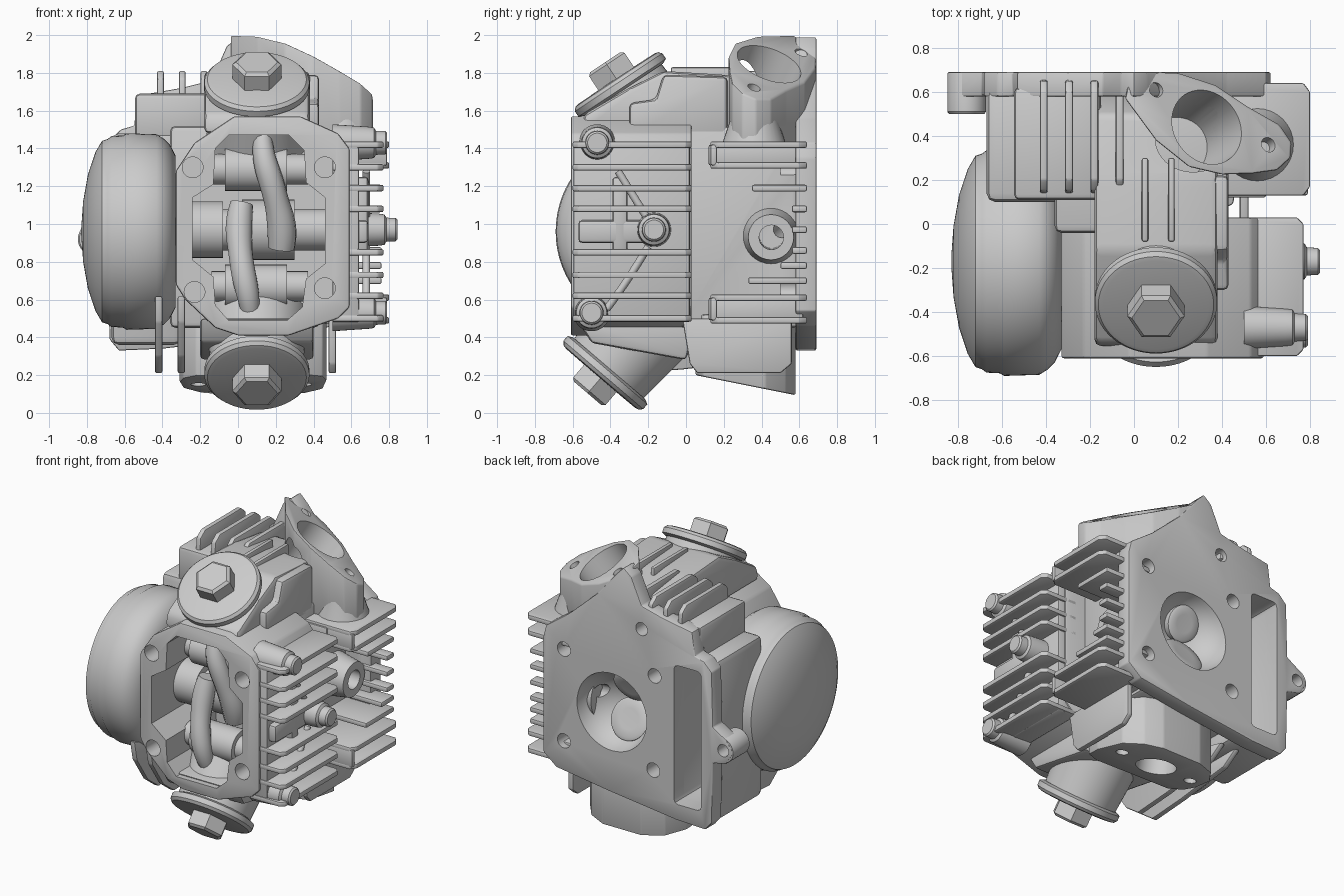
import bpy, bmesh, math
from mathutils import Vector

if "Cube" in bpy.data.objects:
    bpy.data.objects.remove(bpy.data.objects["Cube"])

def finish(bm, name):
    bmesh.ops.recalc_face_normals(bm, faces=bm.faces[:])
    me = bpy.data.meshes.new(name)
    bm.to_mesh(me)
    bm.free()
    ob = bpy.data.objects.new(name, me)
    bpy.context.collection.objects.link(ob)
    return ob

def prism(name, pts, axis, a, b, bev=0.0, top=None):
    # extrude a 2D outline along an axis: x -> (y,z), y -> (x,z), z -> (x,y)
    put = {'x': lambda p, d: (d, p[0], p[1]), 'y': lambda p, d: (p[0], d, p[1]),
           'z': lambda p, d: (p[0], p[1], d)}[axis]
    bm = bmesh.new()
    lo = [bm.verts.new(put(p, a)) for p in pts]
    hi = [bm.verts.new(put(p, top(*p) if top else b)) for p in pts]
    bm.faces.new(lo)
    bm.faces.new(hi)
    for i in range(len(pts)):
        j = (i + 1) % len(pts)
        bm.faces.new((lo[i], lo[j], hi[j], hi[i]))
    if bev:
        bmesh.ops.recalc_face_normals(bm, faces=bm.faces[:])
        bmesh.ops.bevel(bm, geom=bm.edges[:], offset=bev, segments=2, profile=0.5,
                        affect='EDGES', clamp_overlap=True)
    return finish(bm, name)

def box(name, x0, x1, y0, y1, z0, z1, bev=0.01):
    return prism(name, [(x0, y0), (x1, y0), (x1, y1), (x0, y1)], 'z', z0, z1, bev)

def lathe(name, origin, direction, prof, n=48):
    # prof: (radius, distance along direction), closed by end caps
    bm = bmesh.new()
    q = Vector(direction).normalized().to_track_quat('Z', 'Y')
    rings = []
    for r, h in prof:
        rings.append([bm.verts.new(Vector(origin) + q @ Vector((
            r * math.cos(2 * math.pi * i / n), r * math.sin(2 * math.pi * i / n), h)))
            for i in range(n)])
    for r0, r1 in zip(rings, rings[1:]):
        for i in range(n):
            j = (i + 1) % n
            bm.faces.new((r0[i], r0[j], r1[j], r1[i]))
    bm.faces.new(rings[0])
    bm.faces.new(rings[-1])
    return finish(bm, name)

def cyl(name, p0, p1, r, r1=None, n=32):
    d = Vector(p1) - Vector(p0)
    return lathe(name, p0, d, [(r, 0), (r if r1 is None else r1, d.length)], n)

def cut(cutter, *targets):
    for t in targets:
        m = t.modifiers.new('cut', 'BOOLEAN')
        m.operation = 'DIFFERENCE'
        m.solver = 'EXACT'
        m.object = cutter
        bpy.context.view_layer.objects.active = t
        bpy.ops.object.modifier_apply(modifier=m.name)
    bpy.data.objects.remove(cutter)

def arm(name, pts):
    # rounded bar along a smooth path of (x, y, z, radius)
    cu = bpy.data.curves.new(name, 'CURVE')
    cu.dimensions = '3D'
    cu.bevel_depth = 1.0
    cu.bevel_resolution = 4
    cu.use_fill_caps = True
    sp = cu.splines.new('NURBS')
    sp.points.add(len(pts) - 1)
    sp.use_endpoint_u = True
    for p, (x, y, z, r) in zip(sp.points, pts):
        p.co = (x, y, z, 1)
        p.radius = r
    ob = bpy.data.objects.new(name, cu)
    bpy.context.collection.objects.link(ob)
    bpy.ops.object.select_all(action='DESELECT')
    ob.select_set(True)
    bpy.context.view_layer.objects.active = ob
    bpy.ops.object.convert(target='MESH')

# gasket plate at the back, with lug and intake peak
plate = prism('gasket_plate', [(-.68, 1.44), (-.62, 1.5), (-.55, 1.52), (-.53, 1.68), (-.3, 1.72), (-.14, 1.76),
    (-.06, 1.94), (0, 1.99), (.06, 1.93), (.2, 1.76), (.42, 1.56), (.6, 1.43), (.62, 1.35), (.62, .54), (.52, .46),
    (.1, .4), (-.4, .34), (-.63, .33), (-.68, .39), (-.69, .81), (-.79, .83), (-.85, .92), (-.79, 1.0),
    (-.69, 1.06)], 'y', .58, .69, .008)
lug = lathe('plate_lug', (-.76, .5, .92), (0, 1, 0), [(.08, 0), (.088, .01), (.088, .18), (.085, .187)], 32)
# core, chain tunnel and rocker housing
core = box('head_core', -.36, .43, -.04, .6, .45, 1.52, .03)
tunnel = box('chain_tunnel', -.67, -.3, .1, .62, .36, 1.48, .04)
housing = prism('rocker_housing', [(-.33, 1.28), (-.23, 1.43), (-.02, 1.57), (.33, 1.57), (.53, 1.48), (.59, 1.4),
    (.59, .56), (.53, .5), (.27, .41), (0, .41), (-.12, .45), (-.28, .6), (-.33, .68)], 'y', -.61, .03, .012)
cut(prism('cavity_cutter', [(-.12, 1.4), (-.05, 1.47), (.27, 1.47), (.35, 1.39), (.36, 1.22), (.46, 1.14),
    (.46, .79), (.36, .71), (.34, .56), (.26, .49), (-.05, .49), (-.12, .57), (-.13, .72), (-.24, .81),
    (-.24, 1.14), (-.13, 1.21)], 'y', -.7, -.06), housing)
for x, z in ((-.24, 1.3), (.46, 1.3), (.46, .66), (-.23, .64)):
    cut(cyl('stud_cutter', (x, -.7, z), (x, -.45, z), .055, n=24), housing)
    cut(cyl('stud_cutter', (x, .5, z), (x, .75, z), .05, n=24), plate, core)
cut(cyl('dowel_cutter', (-.14, .4, 1.6), (-.14, .75, 1.6), .045, n=24), plate)
cut(cyl('lug_cutter', (-.77, .4, .92), (-.77, .75, .92), .042, n=24), plate, lug)

# round side cover, hollow behind the chain slot
cover = lathe('side_cover', (0, -.17, .96), (-1, 0, 0), [(.4, .33), (.46, .36), (.49, .39), (.515, .43), (.52, .59),
    (.508, .61), (.505, .67), (.49, .69), (.48, .72), (.42, .755), (.3, .795), (.16, .82), (.02, .83)], 96)
cut(cyl('hollow_cutter', (-.6, -.17, .96), (-.39, -.17, .96), .44, n=64), cover)
cut(box('slot_cutter', -.6, -.39, .14, .8, .45, 1.42, .03), plate, tunnel, cover)

# combustion chamber with valves
prof = [(.272 * math.cos(math.radians(a)), .272 * math.sin(math.radians(a))) for a in range(0, 90, 8)]
cut(lathe('chamber_cutter', (.09, .73, .96), (0, -1, 0), [(.272, -.1)] + prof), plate, core)
cut(cyl('plug_cutter', (.24, .55, 1.01), (.7, .45, .92), .045, n=24), core)
for nm, z, s, r in (('exhaust_valve', .86, 1, .14), ('intake_valve', 1.1, -1, .12)):
    lathe(nm, (.05, .53, z), (0, .85, .4 * s), [(r, -.03), (r, .02), (r * .85, .03), (r * .5, .028)], 40)

# upper body with raised side panel and roof ribs
upper = prism('upper_body', [(-.56, 1.48), (-.54, 1.58), (-.3, 1.72), (-.12, 1.81), (.2, 1.79), (.5, 1.75),
                             (.6, 1.48)], 'x', -.18, .38, .03)
panel = prism('side_panel', [(-.3, 1.45), (-.3, 1.64), (-.16, 1.66), (-.12, 1.79), (.22, 1.78), (.22, 1.45)],
              'x', .2, .43, .025)
for x in (.05, .17):
    box('roof_rib', x - .015, x + .015, -.08, .3, 1.7, 1.83)
# left finned box
box('fin_box', -.545, -.15, .11, .62, 1.45, 1.69, .025)
for x in (-.41, -.295, -.18, -.065):
    prism('top_fin', [(.13, 1.6), (.15, 1.77), (.2, 1.81), (.6, 1.81), (.65, 1.77), (.66, 1.6)], 'x',
          x - .018, x + .018, .01)

# intake port: outline extruded up to a tilted flange plane
def tilt(x, y):
    return 1.82 - .55 * (x - .35) - .38 * (y - .48)
intake = prism('intake_port', [(-.04, .57), (-.02, .66), (.05, .69), (.2, .685), (.37, .63), (.52, .53), (.66, .45),
    (.715, .37), (.71, .3), (.65, .245), (.54, .23), (.4, .225), (.25, .26), (.1, .38)], 'z', 1.42, 0, .01, tilt)
nrm = Vector((.55, .38, 1)).normalized()
c = Vector((.33, .44, tilt(.33, .44)))
cut(cyl('port_cutter', c - nrm * .45, c + nrm * .2, .15, .19, 48), intake, upper, panel)
for x, y in ((.1, .61), (.61, .36)):
    p = Vector((x, y, tilt(x, y)))
    cut(cyl('bolt_cutter', p - nrm * .12, p + nrm * .1, .035, n=20), intake)
lathe('intake_ear_column', (.56, .36, 1.42), (0, 0, 1), [(.17, 0), (.13, .12), (.1, .24)], 32)

# lower body and exhaust port with a slightly tilted flange face
prism('lower_body', [(-.58, .5), (-.5, .37), (0, .28), (.06, .5)], 'x', -.2, .4, .02)
exhaust = prism('exhaust_port', [(-.31, .24), (-.29, .14), (-.22, .07), (.36, .05), (.45, .09), (.47, .2),
    (.45, .42), (.36, .53), (.24, .58), (-.06, .58), (-.2, .52), (-.29, .4)], 'z', .52, 0, .01,
    lambda x, y: .2 - .2 * (y - .05))
en = Vector((0, -.2, -.98))
for x, r, d in ((.07, .13, .3), (-.21, .04, .12), (.35, .04, .12)):
    p = Vector((x, .3, .15))
    cut(cyl('exhaust_cutter', p - en * d, p + en * .1, r, n=32), exhaust)
for x in (-.42, -.3):
    prism('bottom_fin', [(-.57, .62), (-.54, .48), (-.42, .3), (-.3, .21), (-.02, .23), (.4, .28), (.52, .36),
                         (.3, .42), (-.2, .5)], 'x', x - .02, x + .02, .01)
prism('side_fin', [(-.02, .5), (.02, .26), (.06, .21), (.5, .21), (.56, .26), (.56, .5)], 'x', .48, .52, .01)

# valve caps: neck, rimmed disc and hex nut
for nm, o, d, neck in (('upper_valve_cap', (.1, -.35, 1.74), (0, -.55, .83), .36),
                       ('lower_valve_cap', (.1, -.43, .21), (0, -.65, -.76), .38)):
    lathe(nm + '_neck', o, d, [(.27, -neck), (.24, 0)], 48)
    lathe(nm, o, d, [(.25, -.035), (.278, -.022), (.278, .012), (.262, .03), (.24, .035), (.05, .037)], 64)
    lathe(nm + '_hex', o, d, [(.13, .02), (.13, .125), (.11, .14)], 6)

# right side cooling fins, front group
for z in (1.42, 1.3, 1.19, 1.08, .85, .73, .62, .5):
    prism('front_fin', [(.5, -.6), (.74, -.6), (.77, -.57), (.77, 0), (.74, .03), (.5, .03)], 'z',
          z - .017, z + .017, .008)
box('fin_wall', .5, .64, -.595, .02, .48, 1.43)
for y, z, x, r in ((-.47, 1.43, .79, .085), (-.5, .53, .79, .085), (-.17, .97, .845, .085)):
    lathe('side_boss', (.5, y, z), (1, 0, 0), [(r * 1.15, 0), (r, x - .6), (r * .95, x - .57), (r * .75, x - .56),
                                               (r * .72, x - .51), (r * .6, x - .5)], 32)
arm('upper_web', [(.68, -.36, 1.28, .02), (.68, -.28, 1.15, .02), (.68, -.18, .99, .02)])
arm('lower_web', [(.68, -.42, .55, .02), (.68, -.32, .68, .02), (.68, -.2, .88, .02)])
box('web_bar', .6, .69, -.39, -.31, .85, 1.25, .02)
box('web_arm', .6, .69, -.57, -.2, .9, 1.02, .02)

# right side cooling fins, rear group in looped pairs
for z0, z1 in ((1.31, 1.42), (.49, .61)):
    box('loop_core', .3, .6, .12, .62, z0, z1)
    box('loop_end', .3, .79, .13, .165, z0, z1)
    for z in (z0, z1):
        prism('loop_fin', [(.3, .13), (.77, .13), (.8, .17), (.8, .6), (.77, .64), (.3, .64)], 'z',
              z - .017, z + .017, .008)
for z, y in ((1.19, .35), (.7, .33), (1.08, .56), (.97, .56), (.86, .56), (.78, .5)):
    box('rear_fin', .35, .76, y, .64, z - .018, z + .018)
# spark plug seat
seat = cyl('plug_seat', (.3, .45, .94), (.58, .45, .93), .17, .12)
cut(cyl('seat_cutter', (.2, .455, .945), (.8, .45, .92), .065, n=24), seat)

# camshaft and rocker gear inside the housing
cyl('camshaft', (-.26, -.2, .97), (.47, -.2, .97), .11)
cyl('cam_bearing', (-.25, -.22, .97), (-.08, -.22, .97), .15)
cyl('cam_lobe', (.02, -.2, .97), (.3, -.2, .97), .16)
for z in (1.29, .67):
    cyl('rocker_shaft', (-.14, -.33, z), (.37, -.33, z), .08)
    cyl('rocker_hub', (-.07, -.33, z), (.26, -.33, z), .115)
arm('upper_rocker', [(.13, -.42, 1.47, .05), (.13, -.46, 1.36, .06), (.17, -.46, 1.25, .07), (.21, -.43, 1.1, .06),
                     (.24, -.38, .97, .085), (.23, -.36, .87, .07)])
arm('lower_rocker', [(.07, -.42, .5, .045), (.06, -.46, .6, .06), (.03, -.46, .72, .07), (.01, -.43, .86, .06),
                     (0, -.38, 1.0, .08), (.02, -.36, 1.11, .06)])

# smooth shading with sharp edges kept
bpy.ops.object.select_all(action='SELECT')
bpy.context.view_layer.objects.active = plate
bpy.ops.object.shade_smooth_by_angle(angle=math.radians(35))
